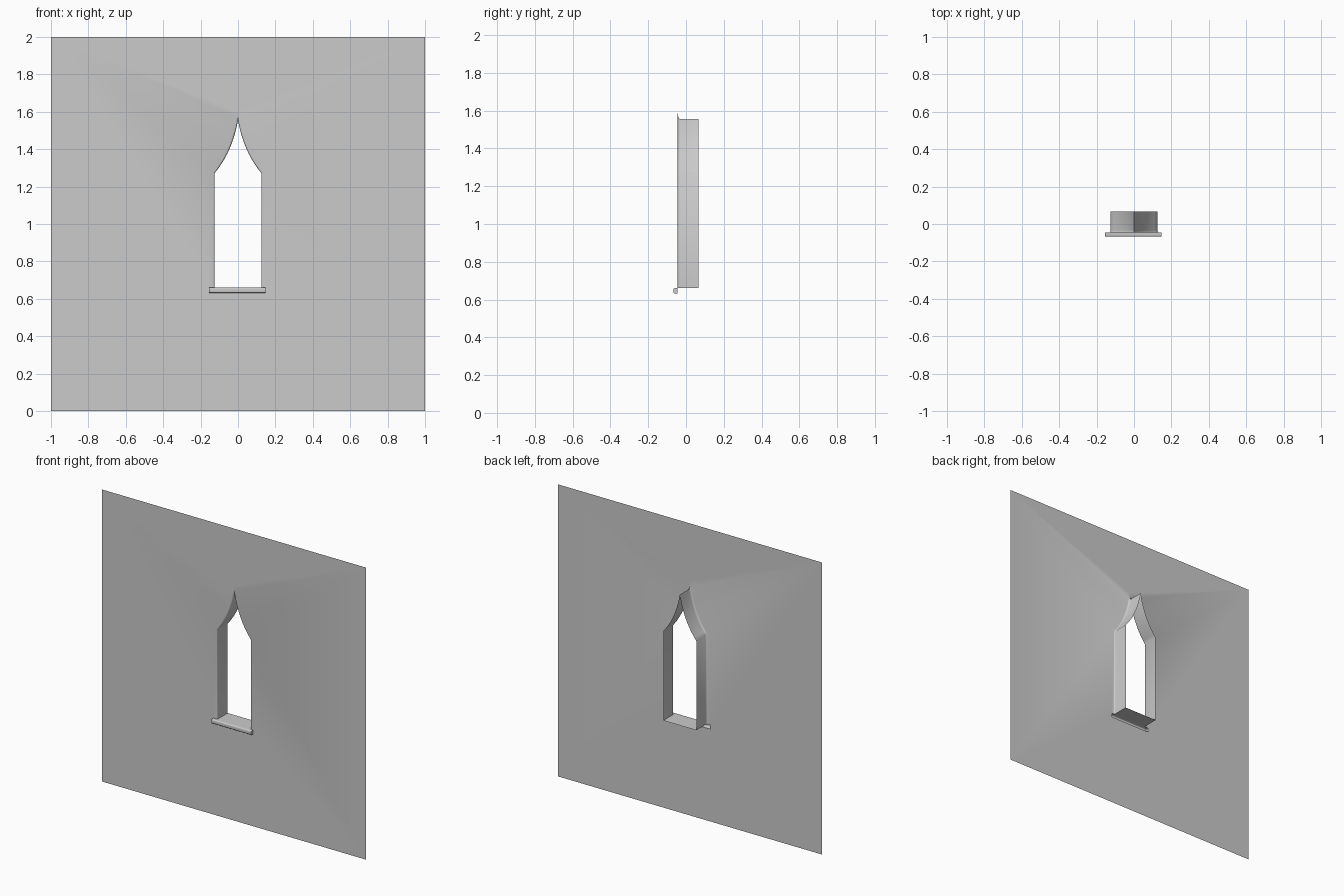
import bpy, bmesh
from math import sin, cos, radians

if "Cube" in bpy.data.objects:
    bpy.data.objects.remove(bpy.data.objects["Cube"])

WALL_Y, BACK_Y = -0.045, 0.067
SILL_Z0, SILL_Z1 = 0.632, 0.66
SILL_X0, SILL_X1 = -0.155, 0.147


def finish(bm, name, angle):
    bmesh.ops.recalc_face_normals(bm, faces=bm.faces[:])
    me = bpy.data.meshes.new(name)
    bm.to_mesh(me)
    bm.free()
    ob = bpy.data.objects.new(name, me)
    bpy.context.collection.objects.link(ob)
    bpy.ops.object.select_all(action='DESELECT')
    bpy.context.view_layer.objects.active = ob
    ob.select_set(True)
    bpy.ops.object.shade_smooth_by_angle(angle=radians(angle))
    return ob


def outline(u, n=12):
    """Pointed opening; u=0 is the inner reveal, u=1 the flared front rim."""
    w, spring = 0.125 + 0.006 * u, 1.272 + 0.003 * u
    cx, cz, tip = 0.03 + 0.004 * u, 1.385 + 0.007 * u, 1.555 + 0.05 * u
    right = [(w, SILL_Z1)]
    for i in range(n + 1):
        t = i / n
        a, b, c = (1 - t) ** 2, 2 * t * (1 - t), t * t
        right.append((a * w + b * cx, a * spring + b * cz + c * tip))
    return right + [(-x, z) for x, z in reversed(right[:-1])]


# Wall sheet with rounded rim and deep window reveal
bm = bmesh.new()
rings = []
for deg in (0, 30, 60, 90):
    a = radians(deg)
    rings.append((1 - sin(a), WALL_Y + 0.012 * (1 - cos(a))))
rings.append((0, BACK_Y))
loops = [[bm.verts.new((x, y, z)) for x, z in outline(u)] for u, y in rings]
for l0, l1 in zip(loops, loops[1:]):
    for i in range(len(l0)):
        j = (i + 1) % len(l0)
        bm.faces.new((l0[i], l0[j], l1[j], l1[i]))


def chain(verts, closed=False):
    pairs = list(zip(verts, verts[1:] + verts[:1]))
    if not closed:
        pairs.pop()
    return [bm.edges.get(p) or bm.edges.new(p) for p in pairs]


# Wall face around the opening and the sill slot
slot = [bm.verts.new((x, WALL_Y, z)) for x, z in
        ((SILL_X0, SILL_Z1), (SILL_X0, SILL_Z0), (SILL_X1, SILL_Z0), (SILL_X1, SILL_Z1))]
border = [bm.verts.new((x, WALL_Y, z)) for x, z in ((-1, 0), (1, 0), (1, 2), (-1, 2))]
edges = chain(loops[0] + slot, True) + chain(border, True)
bmesh.ops.triangle_fill(bm, use_beauty=True, edges=edges, normal=(0, -1, 0))
finish(bm, "wall_with_window_reveal", 60)

# Projecting sill, rounded at the front and open at the back
bm = bmesh.new()
front, r = -0.067, 0.006
profile = [(WALL_Y, SILL_Z1)]
for zc, start in ((SILL_Z1 - r, 90), (SILL_Z0 + r, 180)):
    for k in range(4):
        a = radians(start + 30 * k)
        profile.append((front + r + r * cos(a), zc + r * sin(a)))
profile.append((WALL_Y, SILL_Z0))
ends = [[bm.verts.new((x, y, z)) for y, z in profile] for x in (SILL_X0, SILL_X1)]
for i in range(len(profile) - 1):
    bm.faces.new((ends[0][i], ends[0][i + 1], ends[1][i + 1], ends[1][i]))
for e in ends:
    bm.faces.new(e)
finish(bm, "window_sill", 40)
